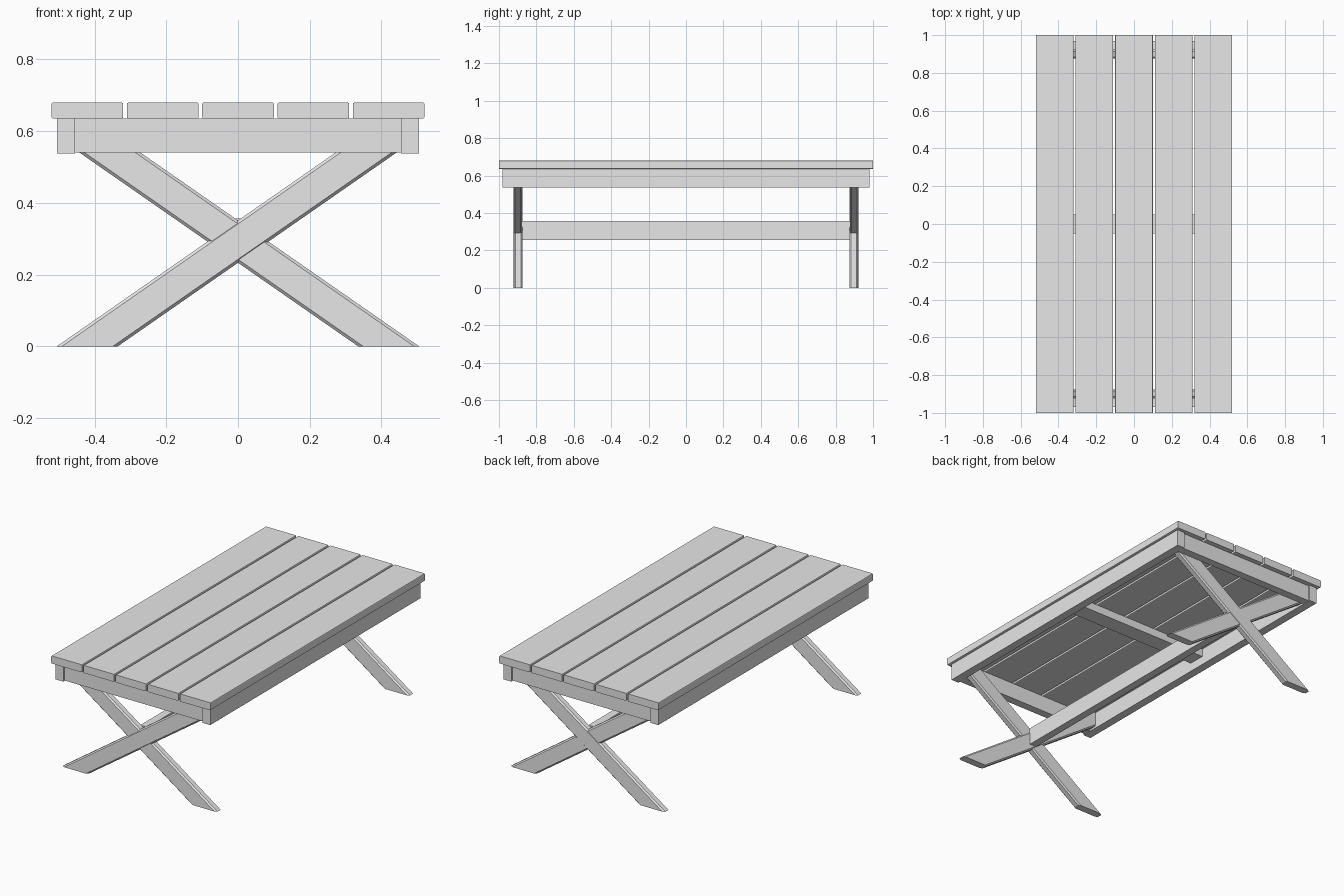
import bpy, bmesh

if "Cube" in bpy.data.objects:
    bpy.data.objects.remove(bpy.data.objects["Cube"])

wood = bpy.data.materials.new("plain_grey")
wood.diffuse_color = (0.8, 0.8, 0.8, 1)
wood.use_nodes = True
wood.node_tree.nodes["Principled BSDF"].inputs["Base Color"].default_value = wood.diffuse_color


def finish(name, bm, bevel=0.0):
    bmesh.ops.recalc_face_normals(bm, faces=bm.faces)
    if bevel:
        # bevel only the four edges running along y
        edges = [e for e in bm.edges
                 if abs(e.verts[0].co.y - e.verts[1].co.y) > 1.5]
        bmesh.ops.bevel(bm, geom=edges, offset=bevel, segments=2,
                        profile=0.5, affect='EDGES')
    mesh = bpy.data.meshes.new(name)
    bm.to_mesh(mesh)
    bm.free()
    mesh.materials.append(wood)
    ob = bpy.data.objects.new(name, mesh)
    bpy.context.collection.objects.link(ob)
    return ob


def board(name, x, y, z, bevel=0.0):
    """Box spanning the given (low, high) ranges."""
    bm = bmesh.new()
    bmesh.ops.create_cube(bm, size=1)
    for v in bm.verts:
        v.co = [r[0] if c < 0 else r[1] for c, r in zip(v.co, (x, y, z))]
    return finish(name, bm, bevel)


def leg(name, sx, sy, y_in, y_out, c=0.008):
    """Slanted leg with chamfered long edges, trimmed to fit inside the frame."""
    k = 0.57                       # sine of the leg slope
    bm = bmesh.new()

    def outline(inset):
        d = inset / k              # horizontal shift of the slanted edges
        slope = 0.695
        return [(-0.505 + d, 0), (-0.335 - d, 0),
                (0.455, (0.79 + d) * slope), (0.455, 0.635),
                (-0.505 + d + 0.635 / slope, 0.635)]

    rings = []
    for y, inset in ((y_in, c), (y_in + c, 0), (y_out - c, 0), (y_out, c)):
        rings.append([bm.verts.new((sx * px, sy * y, pz)) for px, pz in outline(inset)])
    for a, b in zip(rings, rings[1:]):
        for i in range(5):
            j = (i + 1) % 5
            bm.faces.new((a[i], a[j], b[j], b[i]))
    bm.faces.new(rings[0])
    bm.faces.new(rings[-1])
    return finish(name, bm)


# table top planks
for i in range(5):
    cx = (i - 2) * 0.21
    board(f"top_plank_{i + 1}", (cx - 0.1, cx + 0.1), (-1, 1), (0.635, 0.68), 0.005)

# long side rails
for side, s in (("left", -1), ("right", 1)):
    xs = sorted((s * 0.455, s * 0.505))
    board(f"{side}_rail", xs, (-0.98, 0.98), (0.537, 0.635))

# end aprons and crossed legs
for end, s in (("front", -1), ("back", 1)):
    board(f"{end}_apron", (-0.455, 0.455), sorted((s * 0.922, s * 0.97)), (0.54, 0.635))
    leg(f"{end}_leg_rising", 1, s, 0.877, 0.922)
    leg(f"{end}_leg_falling", -1, s, 0.875, 0.920)

# cross batten under the planks and long stretcher between the legs
board("centre_batten", (-0.455, 0.455), (-0.05, 0.05), (0.588, 0.635))
board("stretcher", (-0.023, 0.023), (-0.878, 0.878), (0.255, 0.357))
